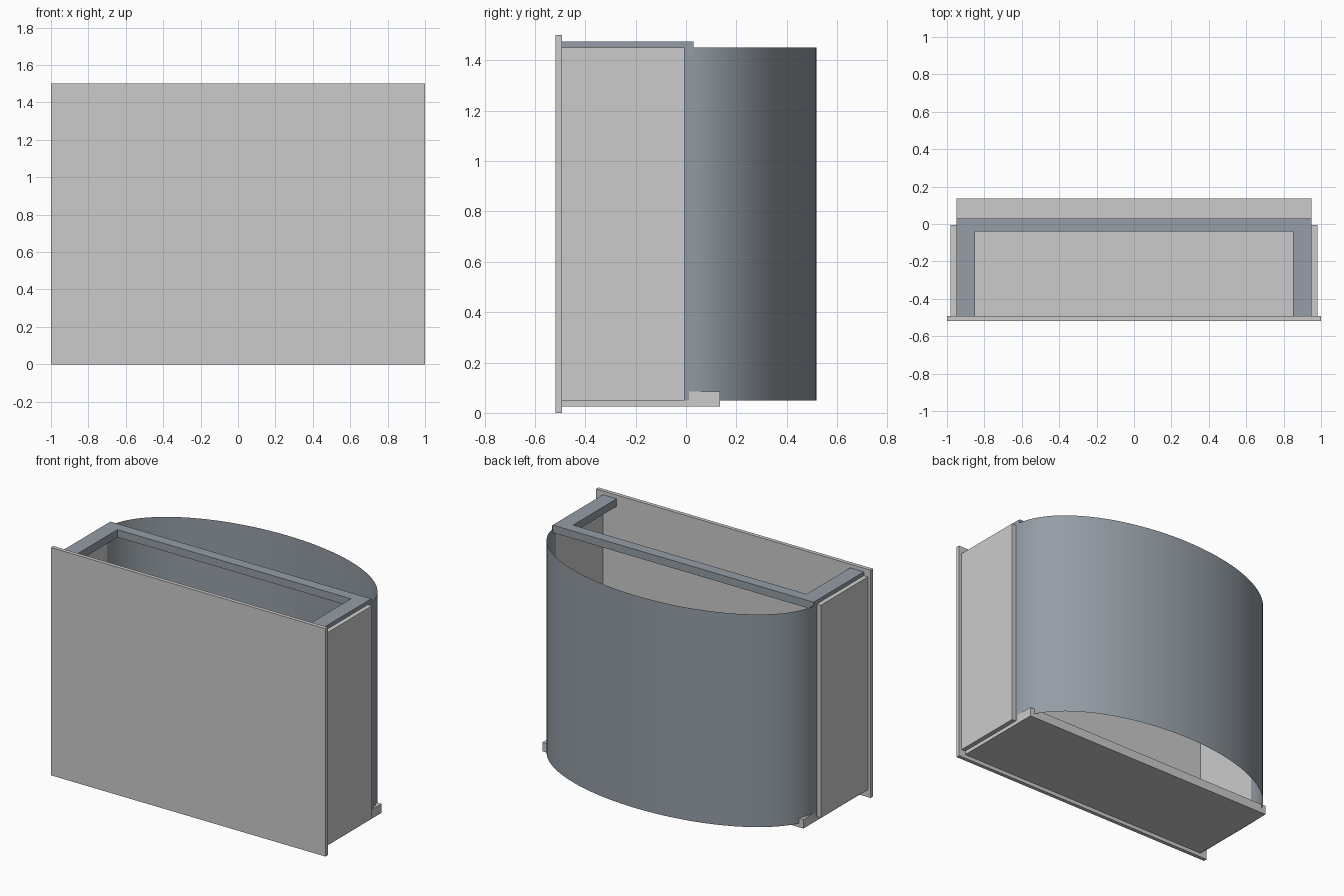
import bpy, bmesh, math

if "Cube" in bpy.data.objects:
    bpy.data.objects.remove(bpy.data.objects["Cube"])

slate = bpy.data.materials.new("slate_grey")
slate.diffuse_color = (0.30, 0.34, 0.38, 1)
slate.use_nodes = True
slate.node_tree.nodes["Principled BSDF"].inputs["Base Color"].default_value = slate.diffuse_color


def make_object(name, bm, mat=None):
    bmesh.ops.recalc_face_normals(bm, faces=bm.faces)
    mesh = bpy.data.meshes.new(name)
    bm.to_mesh(mesh)
    bm.free()
    ob = bpy.data.objects.new(name, mesh)
    bpy.context.collection.objects.link(ob)
    if mat:
        mesh.materials.append(mat)
    return ob


def prism(name, outline, z0, z1, mat=None):
    """Extrude a closed xy outline from z0 to z1."""
    bm = bmesh.new()
    face = bm.faces.new([bm.verts.new((x, y, z0)) for x, y in outline])
    ext = bmesh.ops.extrude_face_region(bm, geom=[face])
    top = [v for v in ext["geom"] if isinstance(v, bmesh.types.BMVert)]
    bmesh.ops.translate(bm, verts=top, vec=(0, 0, z1 - z0))
    return make_object(name, bm, mat)


def box(name, x0, x1, y0, y1, z0, z1, mat=None):
    return prism(name, [(x0, y0), (x1, y0), (x1, y1), (x0, y1)], z0, z1, mat)


# Front panel and bottom board
box("front_panel", -1, 1, -0.5175, -0.4925, 0, 1.5)
box("bottom_board", -0.95, 0.95, -0.4925, 0.135, 0.025, 0.085)

# Side panels
for side, x0, x1 in (("left", -0.98, -0.95), ("right", 0.95, 0.98)):
    box(side + "_side_panel", x0, x1, -0.4925, -0.005, 0.05, 1.45)

# U-shaped top frame
prism("top_frame", [(-0.95, -0.4925), (-0.85, -0.4925), (-0.85, -0.04),
                    (0.85, -0.04), (0.85, -0.4925), (0.95, -0.4925),
                    (0.95, 0.03), (-0.95, 0.03)], 1.425, 1.475, slate)

# Curved back sheet: half ellipse, open at top and bottom
bm = bmesh.new()
n = 48
rows = []
for i in range(n + 1):
    t = math.pi * i / n
    x, y = 0.951 * math.cos(t), -0.005 + 0.5225 * math.sin(t)
    rows.append((bm.verts.new((x, y, 0.05)), bm.verts.new((x, y, 1.45))))
for (a, b), (c, d) in zip(rows, rows[1:]):
    bm.faces.new((a, c, d, b))
shell = make_object("curved_back", bm, slate)
# keep the sheet's normals pointing outward
me = shell.data
if me.polygons[n // 2].normal.y < 0:
    me.flip_normals()
bpy.context.view_layer.objects.active = shell
shell.select_set(True)
bpy.ops.object.shade_smooth_by_angle(angle=math.radians(30))
